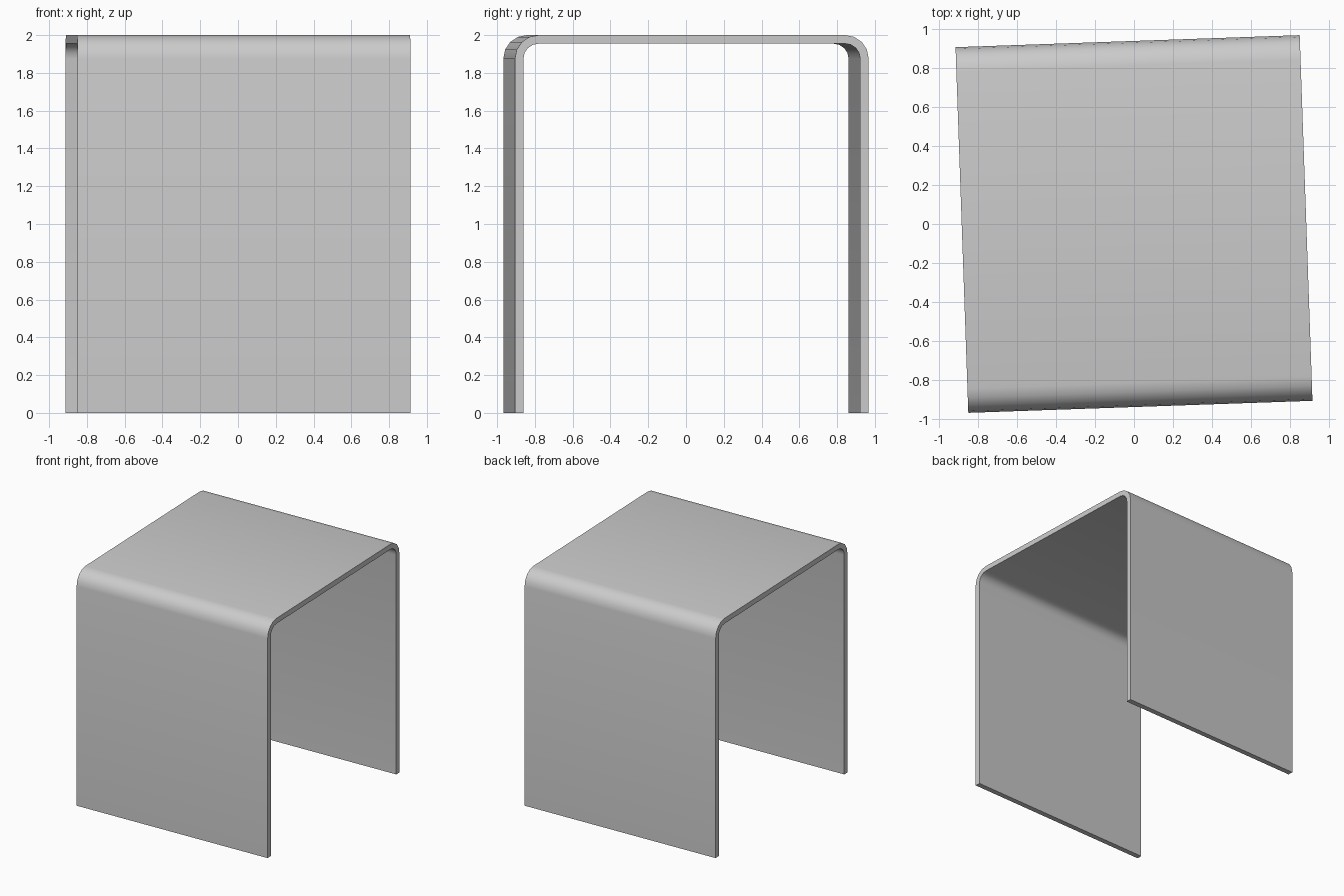
import bpy, bmesh
from math import sin, cos, pi, radians
from mathutils import Matrix

cube = bpy.data.objects.get("Cube")
if cube:
    bpy.data.objects.remove(cube, do_unlink=True)

WIDTH, DEPTH, HEIGHT = 1.764, 1.874, 2.0
THICK, RADIUS, STEPS = 0.045, 0.125, 4


def half_profile(inset):
    """Right half of the bent sheet, from the foot up to the top of the bend."""
    r = RADIUS - inset
    cy, cz = DEPTH / 2 - RADIUS, HEIGHT - RADIUS
    arc = [(cy + r * cos(i * pi / 2 / STEPS), cz + r * sin(i * pi / 2 / STEPS))
           for i in range(STEPS + 1)]
    return [(cy + r, 0)] + arc


def full_profile(inset):
    half = half_profile(inset)
    return half + [(-y, z) for y, z in reversed(half)]


# Bent sheet: closed U profile extruded across the width
bm = bmesh.new()
outer, inner = full_profile(0), full_profile(THICK)
rows = [[[bm.verts.new((x, y, z)) for y, z in path] for path in (outer, inner)]
        for x in (-WIDTH / 2, WIDTH / 2)]
(lo, li), (ro, ri) = rows
for a, b in ((lo, ro), (ri, li), (li, lo), (ro, ri)):
    for i in range(len(a) - 1):
        bm.faces.new((a[i], a[i + 1], b[i + 1], b[i]))
for i in (0, -1):
    bm.faces.new((lo[i], ro[i], ri[i], li[i]))
bmesh.ops.recalc_face_normals(bm, faces=bm.faces)
bm.transform(Matrix.Rotation(radians(2), 4, 'Z'))

mesh = bpy.data.meshes.new("bent_sheet_table")
bm.to_mesh(mesh)
bm.free()
table = bpy.data.objects.new("bent_sheet_table", mesh)
bpy.context.collection.objects.link(table)

# Plain grey finish
grey = bpy.data.materials.new("light_grey")
grey.use_nodes = True
colour = (0.6, 0.6, 0.6, 1)
grey.diffuse_color = colour
grey.node_tree.nodes["Principled BSDF"].inputs["Base Color"].default_value = colour
mesh.materials.append(grey)

# Smooth bends, crisp sheet edges
bpy.ops.object.select_all(action='DESELECT')
table.select_set(True)
bpy.context.view_layer.objects.active = table
bpy.ops.object.shade_smooth_by_angle(angle=radians(30))
